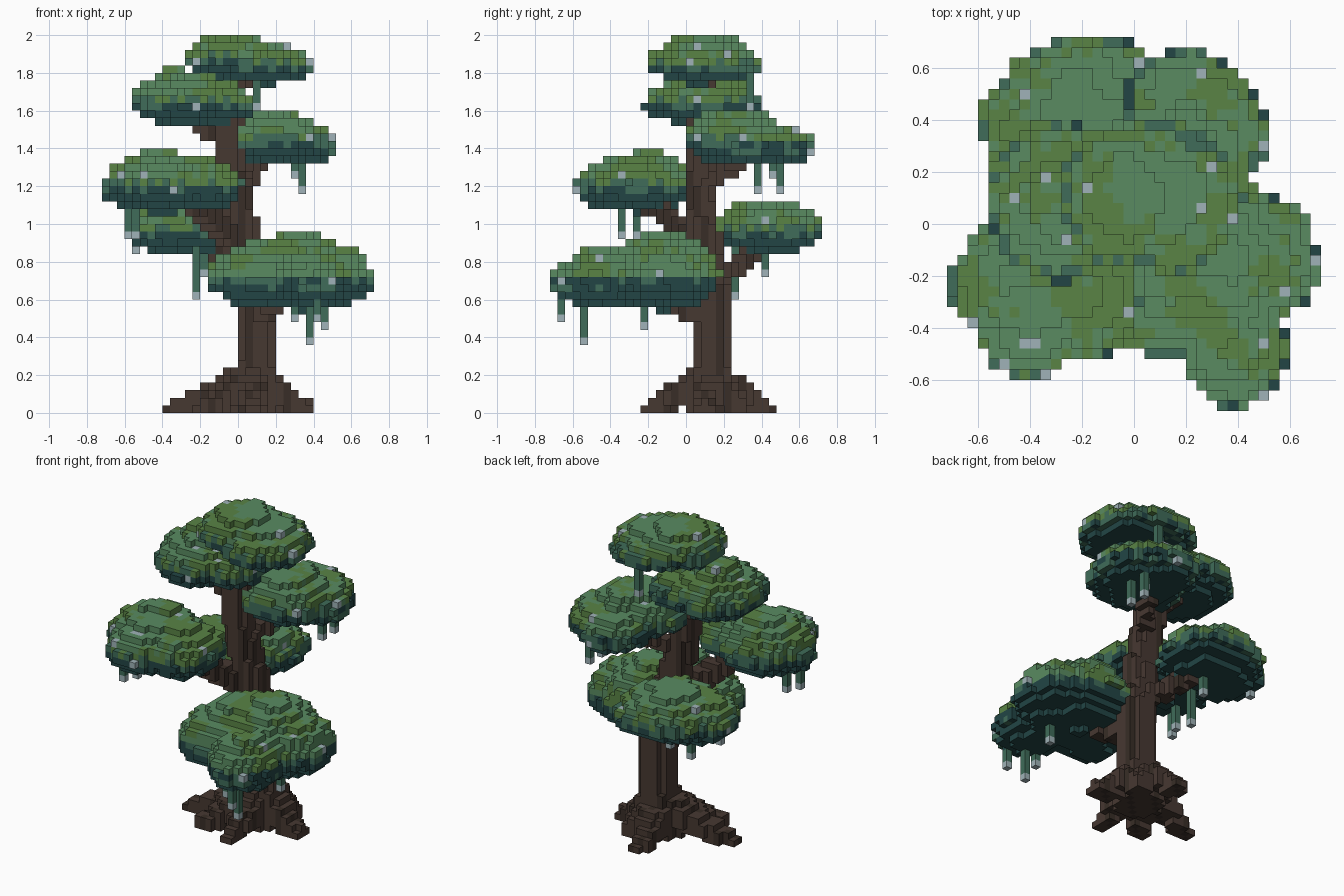
import bpy, random
from mathutils import Vector, noise

if "Cube" in bpy.data.objects:
    bpy.data.objects.remove(bpy.data.objects["Cube"])

random.seed(4)
V = 0.04  # voxel edge

def material(name, rgb):
    m = bpy.data.materials.new(name)
    m.diffuse_color = (*rgb, 1)
    m.use_nodes = True
    m.node_tree.nodes["Principled BSDF"].inputs["Base Color"].default_value = m.diffuse_color
    return m

MATS = [material(n, c) for n, c in (
    ("leaf_green", (0.10, 0.26, 0.12)), ("leaf_olive", (0.10, 0.23, 0.06)),
    ("leaf_teal", (0.05, 0.15, 0.10)), ("leaf_dark", (0.016, 0.06, 0.06)),
    ("pale_tip", (0.35, 0.45, 0.48)), ("bark", (0.062, 0.04, 0.031)),
    ("bark_dark", (0.04, 0.027, 0.02)))]
GREEN, OLIVE, TEAL, DARK, PALE, BARK, BARK_DARK = range(7)

SIDES = {  # outward neighbour: corner offsets of that cube side
    (1, 0, 0): ((1, 0, 0), (1, 1, 0), (1, 1, 1), (1, 0, 1)),
    (-1, 0, 0): ((0, 0, 0), (0, 0, 1), (0, 1, 1), (0, 1, 0)),
    (0, 1, 0): ((0, 1, 0), (0, 1, 1), (1, 1, 1), (1, 1, 0)),
    (0, -1, 0): ((0, 0, 0), (1, 0, 0), (1, 0, 1), (0, 0, 1)),
    (0, 0, 1): ((0, 0, 1), (1, 0, 1), (1, 1, 1), (0, 1, 1)),
    (0, 0, -1): ((0, 0, 0), (0, 1, 0), (1, 1, 0), (1, 0, 0))}
parts, owner = {}, {}

def add(p, q):
    return tuple(a + b for a, b in zip(p, q))

def register(name, cells):
    """Store a part; a cell already claimed goes to the later part (leaves cover wood)."""
    parts[name] = cells
    for c in cells:
        owner[c] = name

def build(name, cells):
    """Turn a {cell: material index} dict into a mesh of its exposed cube sides."""
    verts, faces, mats = {}, [], []
    for c, m in cells.items():
        if owner[c] != name:
            continue
        for d, corners in SIDES.items():
            if add(c, d) not in owner:
                faces.append([verts.setdefault(add(c, k), len(verts)) for k in corners])
                mats.append(m)
    mesh = bpy.data.meshes.new(name)
    mesh.from_pydata([Vector(v) * V for v in verts], [], faces)
    for m in MATS:
        mesh.materials.append(m)
    mesh.polygons.foreach_set("material_index", mats)
    bpy.context.collection.objects.link(bpy.data.objects.new(name, mesh))

def leaf_colour(p, zc):
    h = p.z - zc
    if h < -0.04:
        return DARK
    if random.random() < 0.015:
        return PALE
    if h < 0.01:
        return DARK if random.random() < 0.5 else TEAL
    if h < 0.04:
        return random.choice((TEAL, OLIVE))
    return OLIVE if noise.noise(p * 5) + random.uniform(-0.2, 0.2) > 0.06 else GREEN

def canopy(name, lobes, vines):
    """Union of squashed ellipsoids (x, y, z, rx, ry, up, down) plus hanging vines (x, y, low z)."""
    cells = {}
    for x, y, z, rx, ry, up, down in lobes:
        for i in range(-18, 18):
            for j in range(-18, 18):
                for k in range(10, 50):
                    p = Vector((i + .5, j + .5, k + .5)) * V
                    dz = (p.z - z) / (up if p.z > z else down)
                    r = ((p.x - x) / rx) ** 2 + ((p.y - y) / ry) ** 2 + abs(dz) ** 2
                    if r < 1 + 0.25 * noise.noise(p * 7):
                        cells.setdefault((i, j, k), leaf_colour(p, z))
    for x, y, low in vines:
        i, j, k = round(x / V), round(y / V), round(low / V)
        cells[i, j, k] = PALE
        k += 1
        while (i, j, k) not in cells and k < 50 and k * V < lobes[0][2]:
            cells[i, j, k] = TEAL
            k += 1
    register(name, cells)

def limb(name, *paths):
    """Sweep a rounded brush along paths of (x, y, z, radius) points."""
    cells = {}
    for a, b in (ab for points in paths for ab in zip(points, points[1:])):
        for s in range(31):
            x, y, z, r = (u + (w - u) * s / 30 for u, w in zip(a, b))
            i0, j0 = round((x - r) / V), round((y - r) / V)
            for i in range(i0, max(round((x + r) / V), i0 + 1)):
                for j in range(j0, max(round((y + r) / V), j0 + 1)):
                    for k in range(max(0, round((z - r * .6) / V)), max(1, round((z + r * .6) / V))):
                        dx, dy = (i + .5) * V - x, (j + .5) * V - y
                        if dx * dx + dy * dy < r * r + 0.0006:
                            cells[i, j, k] = BARK if (i * 2 + j * 3) % 5 else BARK_DARK
    register(name, cells)

# Trunk, leaning left as it rises
limb("trunk", [(.08, .14, .04, .14), (.09, .14, .14, .12), (.10, .14, .26, .10), (.10, .14, .58, .10),
               (.05, .11, .75, .09), (.02, .09, 1.0, .08), (-.04, .08, 1.25, .08),
               (-.06, .08, 1.5, .07), (-.02, .09, 1.64, .05), (.04, .1, 1.84, .04)])

# Roots flaring to the ground
limb("roots", *[[(.07, .14, .19, .09), (.07 + (x - .07) * .45, .14 + (y - .14) * .45, .10, .08), (x, y, .02, .04)]
                for x, y in ((-.36, .04), (.36, .10), (.08, -.2), (-.16, -.14), (.02, .44), (.22, .3))])

# Branches reaching to each canopy
limb("branches",
     [(.1, .12, .5, .05), (.16, -.04, .54, .05), (.3, -.22, .66, .05)],
     [(.08, .14, .7, .05), (-.06, .3, .8, .05), (-.2, .42, .92, .05)],
     [(.0, .08, .9, .06), (-.14, -.08, 1.02, .06), (-.3, -.24, 1.14, .05)],
     [(.0, .1, 1.2, .05), (.08, .2, 1.26, .04), (.18, .34, 1.4, .04)],
     [(-.06, .08, 1.44, .06), (-.16, .1, 1.52, .06), (-.28, .1, 1.62, .05)])

# Foliage pads, top to bottom
canopy("top_canopy",
       [(.14, .08, 1.83, .26, .28, .13, .09), (-.04, .10, 1.88, .25, .25, .13, .10),
        (.08, .18, 1.84, .24, .22, .1, .08)],
       [(.08, .32, 1.6)])
canopy("upper_left_canopy",
       [(-.28, .09, 1.63, .28, .31, .16, .11), (-.08, .1, 1.63, .18, .24, .12, .10),
        (-.32, .1, 1.68, .14, .16, .15, .10)], [])
canopy("upper_right_canopy",
       [(.18, .25, 1.44, .29, .26, .17, .12), (.33, .36, 1.41, .20, .24, .13, .10),
        (.19, .46, 1.41, .22, .23, .12, .10)],
       [(.32, .36, 1.16), (.28, .44, 1.24), (.32, .48, 1.16)])
canopy("middle_left_canopy",
       [(-.40, -.23, 1.2, .32, .26, .19, .14), (-.20, -.28, 1.2, .22, .25, .15, .13),
        (-.40, -.40, 1.2, .21, .20, .13, .12)],
       [(-.6, -.36, .92), (-.56, -.28, .92)])
canopy("lower_back_canopy",
       [(-.22, .44, .96, .31, .28, .17, .13), (-.38, .38, .95, .22, .22, .13, .11),
        (-.08, .47, .95, .18, .25, .12, .1)],
       [(-.24, .24, .6), (-.2, .4, .73), (-.56, .40, .84)])
canopy("lower_right_canopy",
       [(.30, -.14, .70, .41, .32, .25, .16), (.38, -.45, .69, .21, .27, .18, .13),
        (.10, -.28, .70, .26, .25, .18, .14)],
       [(.36, -.56, .36), (.4, -.68, .48), (.28, -.56, .48), (.44, -.24, .44)])

for part, part_cells in parts.items():
    build(part, part_cells)
